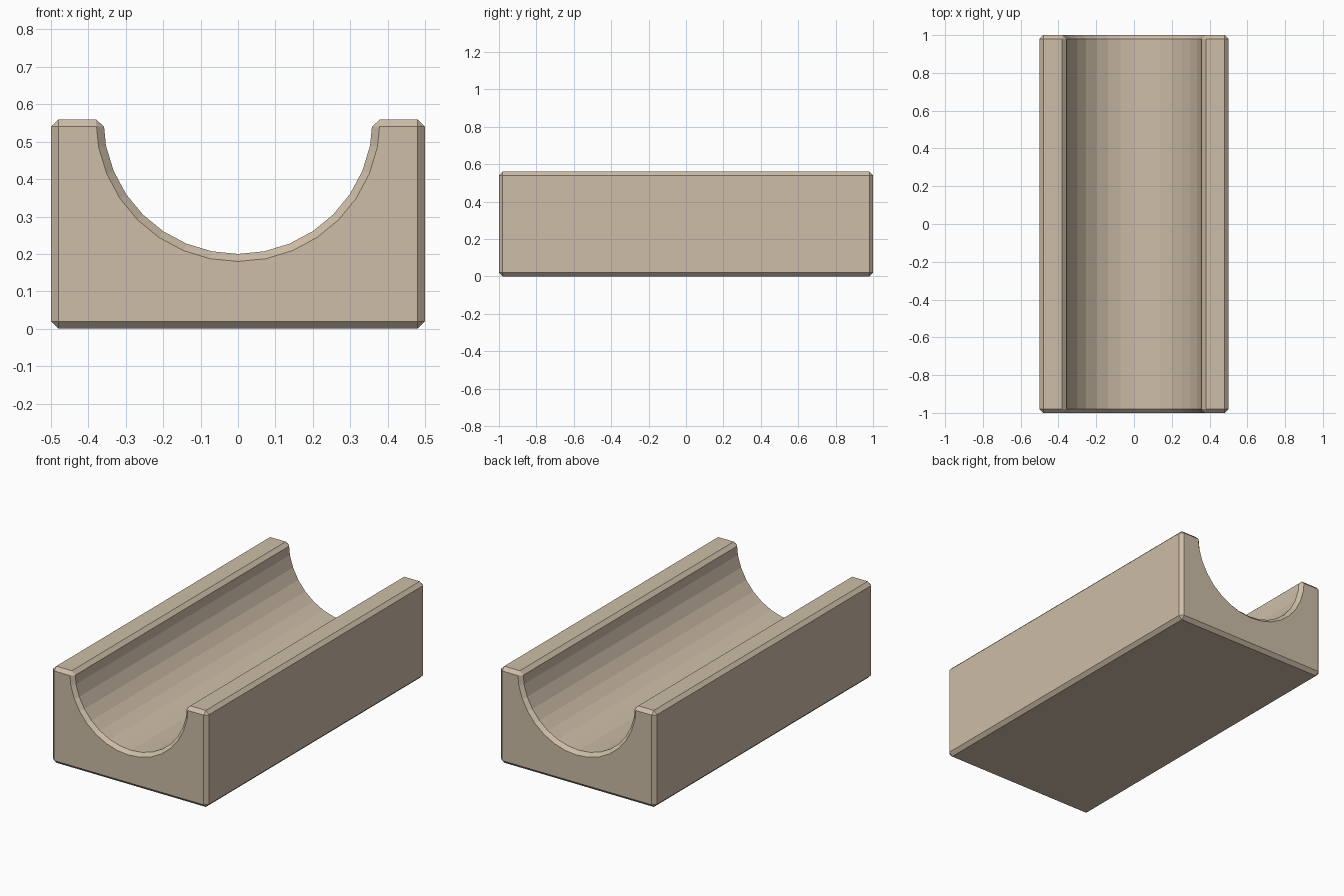
import bpy, bmesh
from math import sin, cos, pi

if "Cube" in bpy.data.objects:
    bpy.data.objects.remove(bpy.data.objects["Cube"])

W, H, L, R = 0.5, 0.56, 2.0, 0.36   # half width, height, length, channel radius
BEVEL = 0.02

# Cross-section: block outline with a half-round channel (half of a 32-gon)
profile = [(-W, H), (-W, 0), (W, 0), (W, H)]
profile += [(R * cos(i * pi / 16), H - R * sin(i * pi / 16)) for i in range(17)]

# Extrude the cross-section along y
bm = bmesh.new()
face = bm.faces.new([bm.verts.new((x, -L / 2, z)) for x, z in profile])
ext = bmesh.ops.extrude_face_region(bm, geom=[face], use_keep_orig=True)
verts = [v for v in ext["geom"] if isinstance(v, bmesh.types.BMVert)]
bmesh.ops.translate(bm, verts=verts, vec=(0, L, 0))
bmesh.ops.recalc_face_normals(bm, faces=bm.faces)

mesh = bpy.data.meshes.new("channel_block")
bm.to_mesh(mesh)
bm.free()
block = bpy.data.objects.new("channel_block", mesh)
bpy.context.collection.objects.link(block)

# Single chamfer on the sharp edges only
bevel = block.modifiers.new("chamfer", 'BEVEL')
bevel.width = BEVEL
bevel.segments = 1
bevel.offset_type = 'OFFSET'
bevel.limit_method = 'ANGLE'
bevel.angle_limit = pi / 6

# Sandstone colour
stone = bpy.data.materials.new("sandstone")
stone.diffuse_color = (0.61, 0.51, 0.39, 1)
stone.use_nodes = True
stone.node_tree.nodes["Principled BSDF"].inputs["Base Color"].default_value = stone.diffuse_color
mesh.materials.append(stone)
